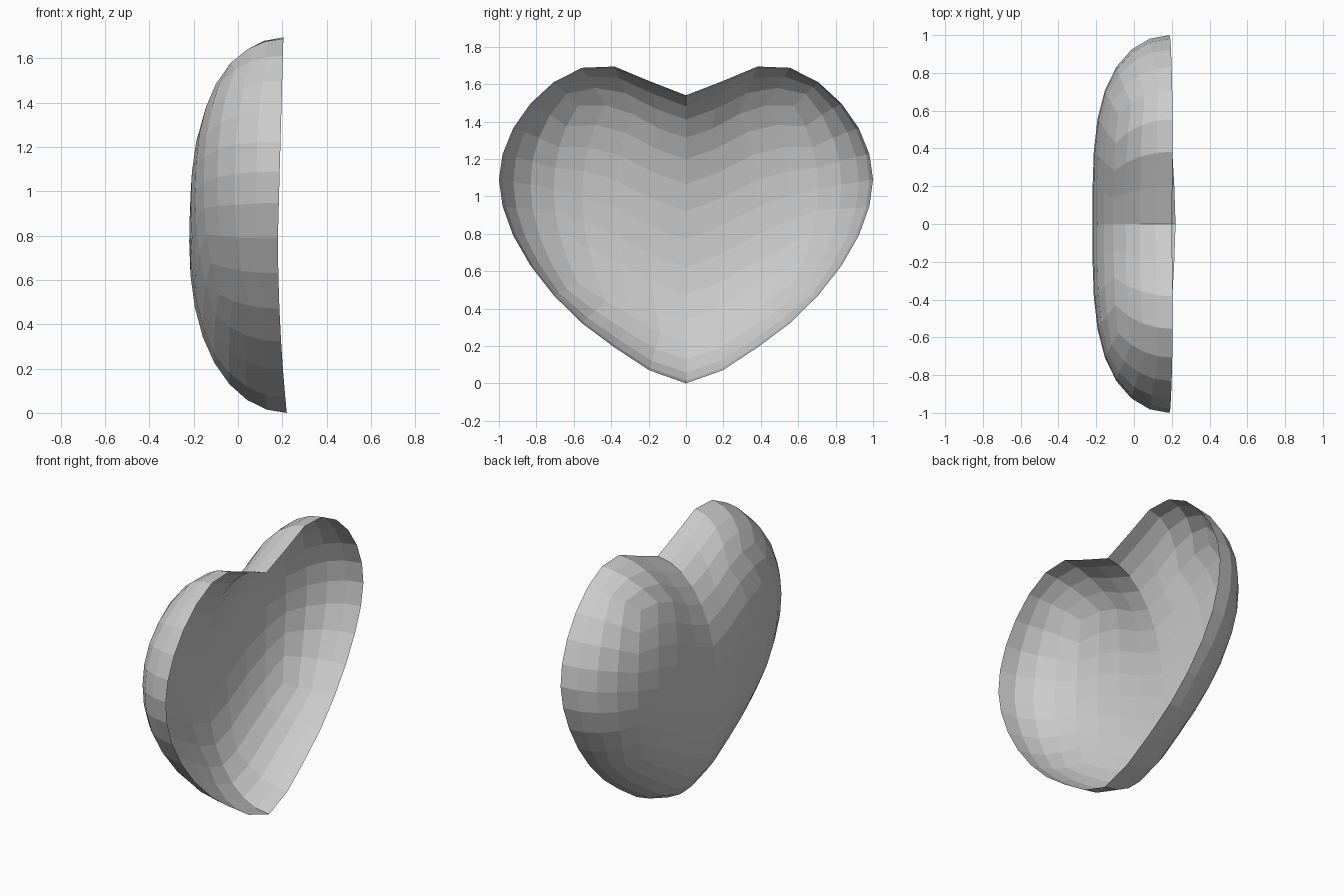
import bpy, bmesh, math

if "Cube" in bpy.data.objects:
    bpy.data.objects.remove(bpy.data.objects["Cube"])

# Heart profile per distance from the middle: (y, mid height, half height relative to a circle)
PROFILE = [(0, .77, .77), (.1, .7925, .776), (.2, .845, .789), (.3, .907, .804),
           (.45, .9725, .82), (.6, 1.0175, .822), (.75, 1.05, .80), (.85, 1.066, .775),
           (.93, 1.078, .748), (.98, 1.086, .71), (1, 1.09, .70)]


def profile(y):
    for a, b in zip(PROFILE, PROFILE[1:]):
        if y <= b[0]:
            t = (y - a[0]) / (b[0] - a[0])
            return a[1] + t * (b[1] - a[1]), a[2] + t * (b[2] - a[2])
    return PROFILE[-1][1:]


def rim_x(z):
    if z < .8:
        return .18 + .04 * ((.8 - z) / .8) ** 2
    return .18 + .025 * (z - .8) / .9


# Half of a quad sphere, open towards +x
bm = bmesh.new()
bmesh.ops.create_cube(bm, size=2)
bmesh.ops.subdivide_edges(bm, edges=bm.edges[:], cuts=7, use_grid_fill=True)
for v in bm.verts:
    for i in range(3):
        v.co[i] = math.tan(v.co[i] * math.pi / 4)
    v.co.normalize()
bmesh.ops.delete(bm, geom=[v for v in bm.verts if v.co.x > 1e-4], context='VERTS')

# Shear and flatten the hemisphere into a hollow heart dome
for v in bm.verts:
    y = max(-1, min(1, v.co.y))
    circle = math.sqrt(max(0, 1 - y * y))
    s = max(-1, min(1, v.co.z / circle)) if circle > 1e-4 else 0
    mid, half = profile(abs(y))
    z = mid + half * circle * s
    dome = 0
    if v.co.x < -1e-4:
        dome = math.sqrt(max(0, 1 - abs(y) ** 3.5)) * math.sqrt(max(0, 1 - abs(s) ** 2.2))
    r = rim_x(z)
    v.co = (r - (r + .22) * dome, y, z)

bmesh.ops.recalc_face_normals(bm, faces=bm.faces[:])
mesh = bpy.data.meshes.new("heart_shell")
bm.to_mesh(mesh)
bm.free()
bpy.context.collection.objects.link(bpy.data.objects.new("heart_shell", mesh))
